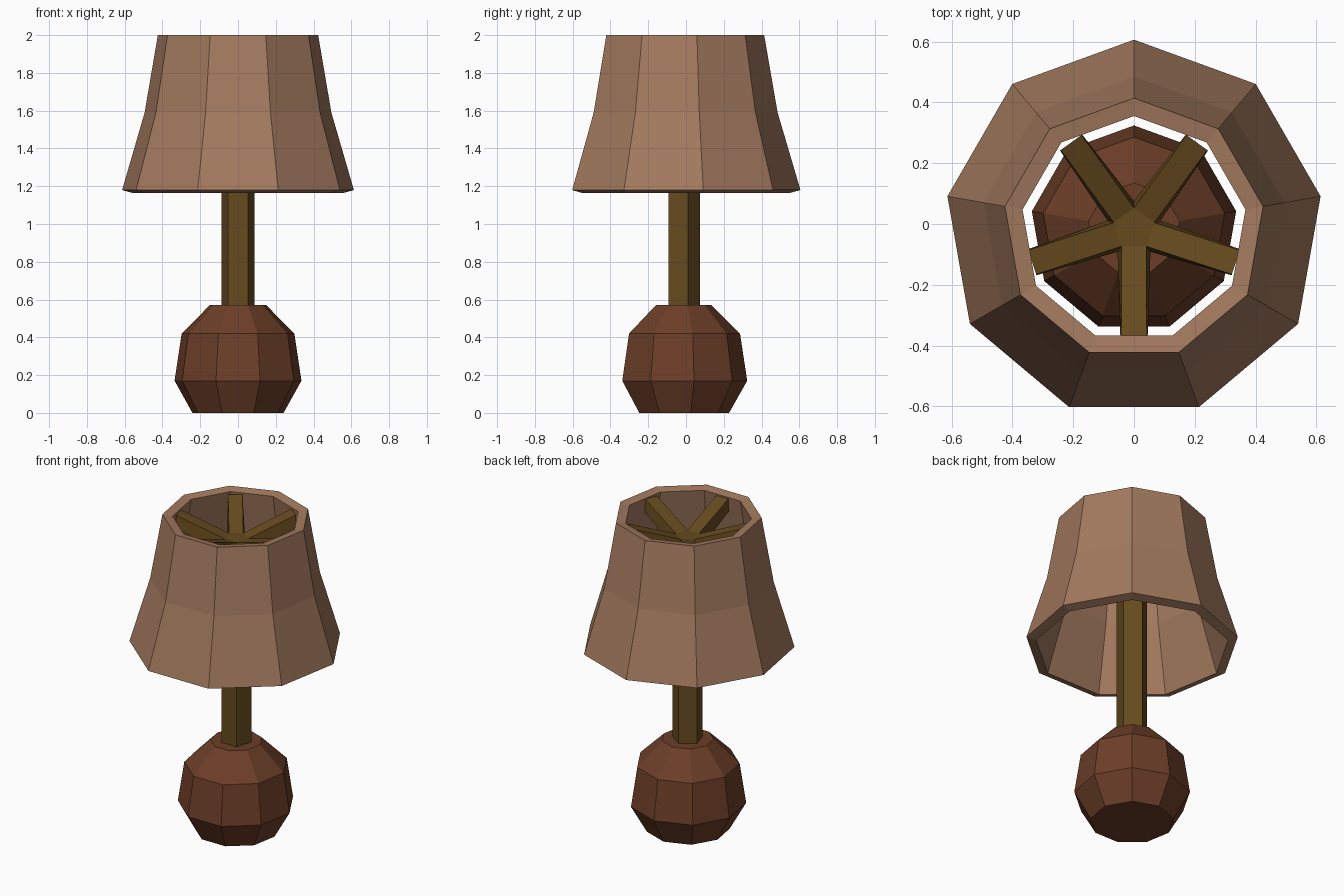
import bpy, bmesh
from math import cos, sin, pi
from mathutils import Vector

if "Cube" in bpy.data.objects:
    bpy.data.objects.remove(bpy.data.objects["Cube"])

CY = -0.017  # axis offset that centres the odd-sided rings


def finish(bm, name, color):
    bmesh.ops.recalc_face_normals(bm, faces=bm.faces)
    me = bpy.data.meshes.new(name)
    bm.to_mesh(me)
    bm.free()
    ob = bpy.data.objects.new(name, me)
    ob.location.y = CY
    bpy.context.collection.objects.link(ob)
    mat = bpy.data.materials.new(name + "_colour")
    mat.diffuse_color = (*color, 1)
    mat.use_nodes = True
    mat.node_tree.nodes["Principled BSDF"].inputs["Base Color"].default_value = mat.diffuse_color
    me.materials.append(mat)
    return ob


def lathe(profile, n, loop=False):
    """Rings of n sides with one corner toward +y; loop closes the profile."""
    bm = bmesh.new()
    rings = [[bm.verts.new((r * cos(pi / 2 + 2 * pi * i / n),
                            r * sin(pi / 2 + 2 * pi * i / n), z))
              for i in range(n)] for r, z in profile]
    sides = []
    pairs = list(zip(rings, rings[1:])) + ([(rings[-1], rings[0])] if loop else [])
    for a, b in pairs:
        for i in range(n):
            j = (i + 1) % n
            sides.append(bm.faces.new((a[i], a[j], b[j], b[i])))
    if not loop:
        bm.faces.new(rings[0][::-1])
        bm.faces.new(rings[-1])
    return bm, sides


# Faceted base
bm, _ = lathe([(0.245, 0), (0.341, 0.17), (0.303, 0.42), (0.152, 0.57)], 9)
finish(bm, "base", (0.15, 0.048, 0.021))

# Five-sided pole, with a spoke extruded from each side of its tapered hub
bm, sides = lathe([(0.092, 0.57), (0.092, 1.79), (0.07, 1.87)], 5)
hub = sides[-5:]
ext = bmesh.ops.extrude_discrete_faces(bm, faces=hub)["faces"]
for f in ext:
    c = f.calc_center_median()
    out = Vector((c.x, c.y, 0)).normalized()
    side = Vector((-out.y, out.x, 0))
    for v in f.verts:
        half = 0.042 if v.co.z > 1.83 else 0.045
        s = 1 if v.co.dot(side) > 0 else -1
        v.co = out * 0.352 + side * s * half + Vector((0, 0, v.co.z + 0.11))
finish(bm, "pole_and_spokes", (0.133, 0.069, 0.013))

# Open lampshade with thickness
bm, _ = lathe([(0.623, 1.18), (0.502, 1.59), (0.431, 2.0),
               (0.372, 1.99), (0.442, 1.577), (0.566, 1.164)], 9, loop=True)
finish(bm, "lampshade", (0.37, 0.195, 0.114))
